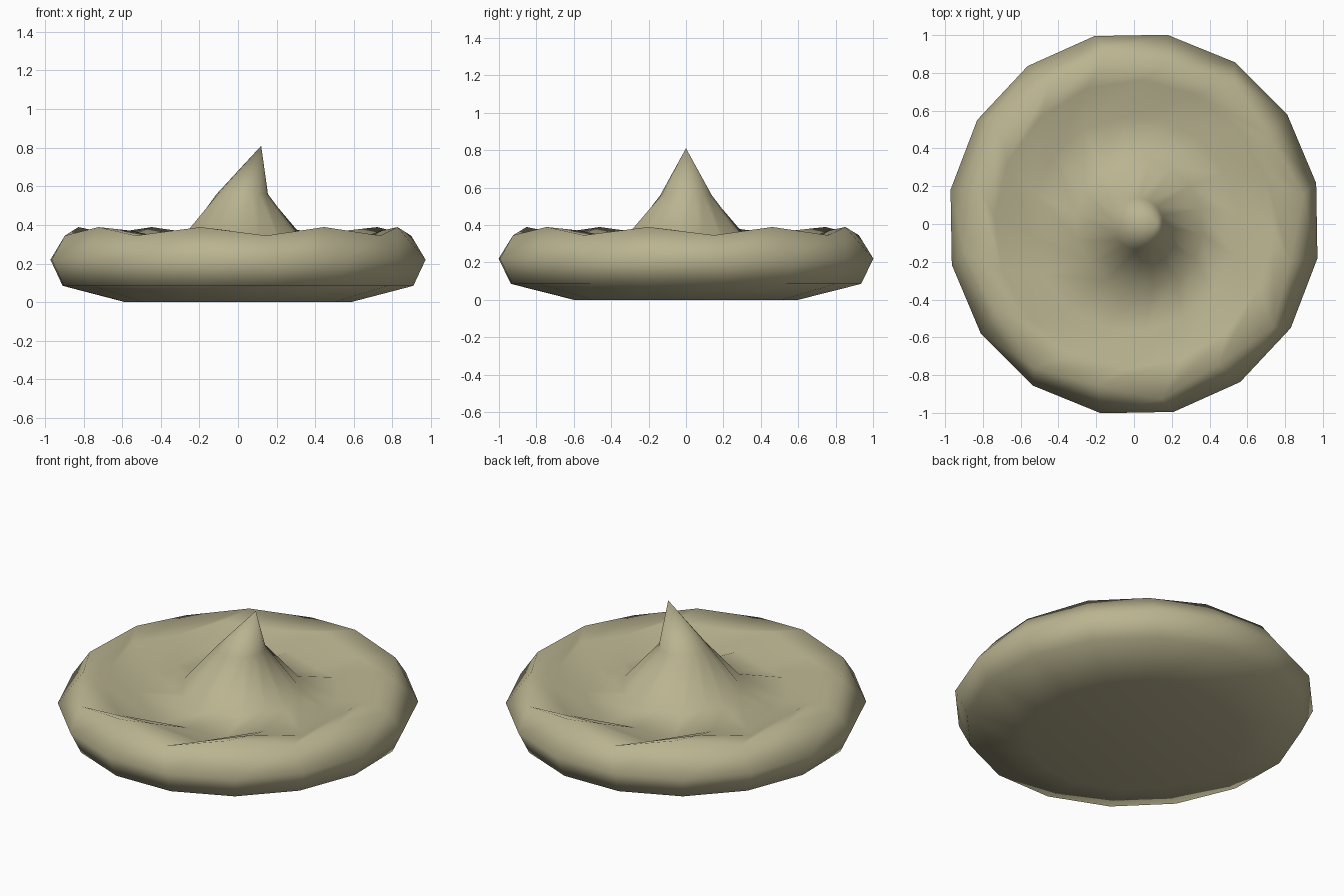
import bpy, bmesh, math

if "Cube" in bpy.data.objects:
    bpy.data.objects.remove(bpy.data.objects["Cube"])

N = 16
mat = bpy.data.materials.new("dull cream")
mat.diffuse_color = (0.49, 0.455, 0.28, 1)
mat.use_nodes = True
mat.node_tree.nodes["Principled BSDF"].inputs["Base Color"].default_value = mat.diffuse_color

# Profile rings from the base to the peak:
# radius, height, x offset, ridge height, ridge pull inward, twist in degrees
rings = [
    (0.60, 0.00, 0.0, 0.0, 0.0, 1),
    (0.935, 0.085, 0.0, 0.0, 0.0, 1),
    (1.0, 0.22, 0.0, 0.0, 0.0, 1),
    (0.89, 0.367, 0.0, 0.022, 0.03, -2),
    (0.75, 0.345, 0.0, 0.025, 0.0, 8),
    (0.56, 0.275, 0.0, 0.022, 0.0, 17),
    (0.34, 0.305, 0.025, 0.015, 0.0, 25),
    (0.135, 0.56, 0.022, 0.0, 0.0, 30),
]

bm = bmesh.new()
loops = []
for r, z, ox, ridge, pull, twist in rings:
    loop = []
    for k in range(N):
        a = 2 * math.pi * (k + 0.5) / N + math.radians(twist)
        s = 1 if k % 2 else -1          # eight swirl ridges
        rr = r - s * pull
        loop.append(bm.verts.new((ox + 0.987 * rr * math.cos(a),
                                  1.018 * rr * math.sin(a), z + s * ridge)))
    loops.append(loop)

# Dollop skin
for lo, hi in zip(loops, loops[1:]):
    for k in range(N):
        j = (k + 1) % N
        bm.faces.new((lo[k], lo[j], hi[j], hi[k]))
bm.faces.new(loops[0][::-1])

# Leaning peak
tip = bm.verts.new((0.12, 0.0, 0.81))
for k in range(N):
    bm.faces.new((loops[-1][k], loops[-1][(k + 1) % N], tip))
for f in bm.faces:
    f.smooth = True

mesh = bpy.data.meshes.new("whipped_dollop")
bm.to_mesh(mesh)
bm.free()
mesh.materials.append(mat)
bpy.context.collection.objects.link(bpy.data.objects.new("whipped_dollop", mesh))
